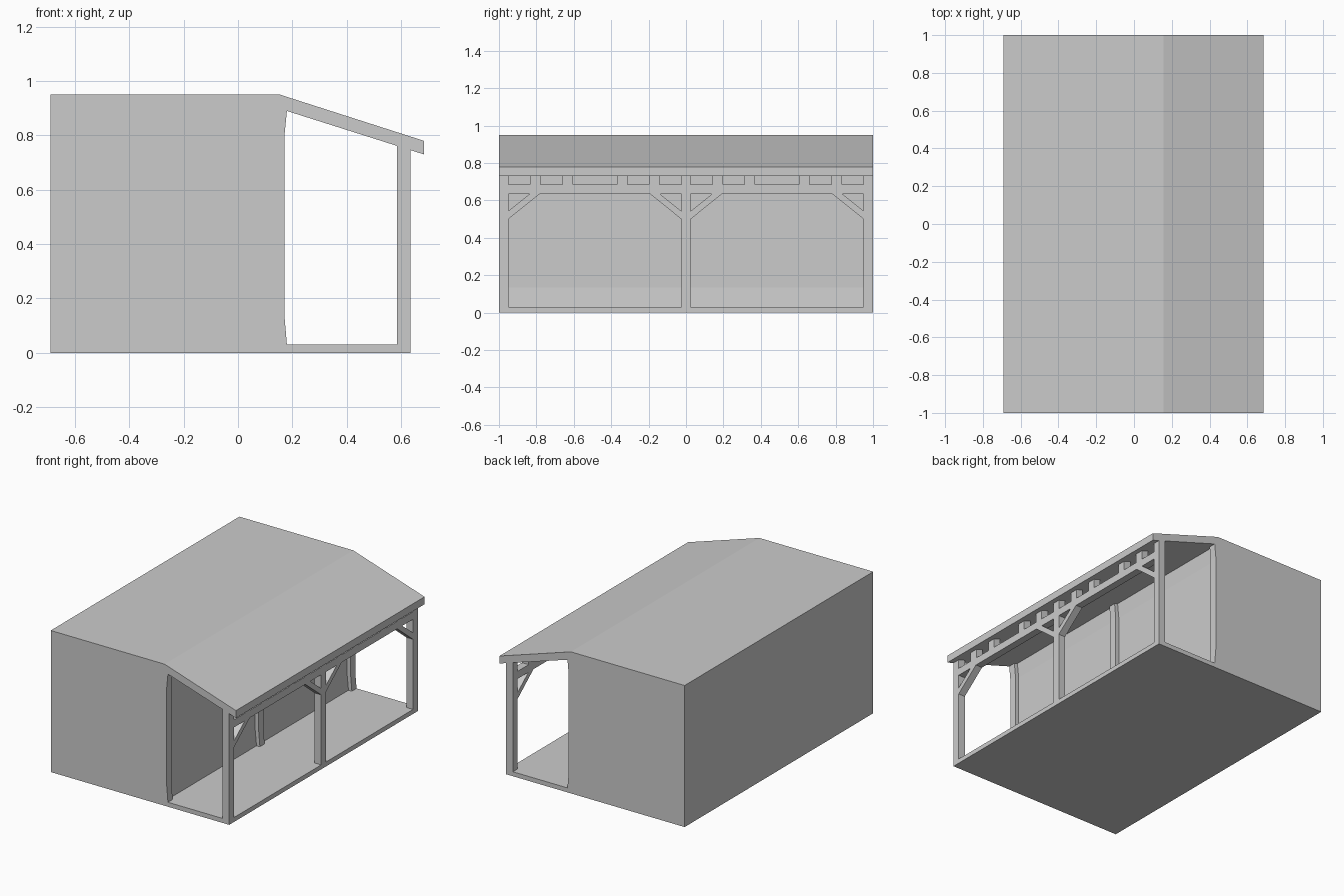
import bpy, bmesh

if "Cube" in bpy.data.objects:
    bpy.data.objects.remove(bpy.data.objects["Cube"])

mat = bpy.data.materials.new("plain_grey")
mat.diffuse_color = (0.6, 0.6, 0.6, 1)
mat.use_nodes = True
mat.node_tree.nodes["Principled BSDF"].inputs["Base Color"].default_value = mat.diffuse_color


def prism(name, pts, start, end, axis):
    """Extrude a closed profile. axis 'y': pts are (x, z); axis 'x': pts are (y, z)."""
    def place(p, d):
        return (p[0], d, p[1]) if axis == 'y' else (d, p[0], p[1])
    bm = bmesh.new()
    a = [bm.verts.new(place(p, start)) for p in pts]
    b = [bm.verts.new(place(p, end)) for p in pts]
    bm.faces.new(a)
    bm.faces.new(b[::-1])
    n = len(pts)
    for i in range(n):
        j = (i + 1) % n
        bm.faces.new((a[i], b[i], b[j], a[j]))
    bmesh.ops.recalc_face_normals(bm, faces=bm.faces)
    me = bpy.data.meshes.new(name)
    bm.to_mesh(me)
    bm.free()
    me.materials.append(mat)
    ob = bpy.data.objects.new(name, me)
    bpy.context.collection.objects.link(ob)
    return ob


def under(x):
    """Height of the sloping porch roof's underside."""
    return 0.73 + 0.317 * (0.685 - x)


X0, X1 = 0.585, 0.635   # depth range of the porch frame

# Building body, porch floor and sloping roof as one C-shaped section
wall = [(0.155, 0.03), (0.145, 0.135), (0.145, 0.80), (0.155, under(0.155))]
prism("building_shell",
      [(-0.69, 0), (X1, 0), (X1, 0.03)] + wall +
      [(0.685, 0.73), (0.685, 0.78), (0.155, 0.95), (-0.69, 0.95)], -1, 1, 'y')

# Porch posts and matching posts on the wall, slightly flared at the ends
for yc in (-0.975, 0, 0.975):
    prism("porch_post", [(X0, 0.03), (X1, 0.03), (X1, under(X1)), (X0, under(X0))],
          yc - 0.025, yc + 0.025, 'y')
    prism("wall_post", wall + [(0.18, under(0.18)), (0.171, 0.80), (0.171, 0.135), (0.18, 0.03)],
          yc - 0.025, yc + 0.025, 'y')

for s in (-1, 1):
    # Beam between posts
    prism("porch_beam", [(s * 0.025, 0.635), (s * 0.95, 0.635),
                         (s * 0.95, 0.685), (s * 0.025, 0.685)], X0, X1, 'x')
    # Blocks carrying the roof on the beam
    for yc in (0.17, 0.34, 0.633, 0.805):
        prism("roof_block", [(X0, 0.685), (X1, 0.685), (X1, under(X1)), (X0, under(X0))],
              s * yc - 0.028, s * yc + 0.028, 'y')
    # Diagonal braces at both ends of each bay
    for y0, d in ((0.025, 1), (0.95, -1)):
        prism("corner_brace", [(s * y0, 0.50), (s * (y0 + d * 0.168), 0.635),
                               (s * (y0 + d * 0.115), 0.635), (s * y0, 0.543)], X0, X1, 'x')
